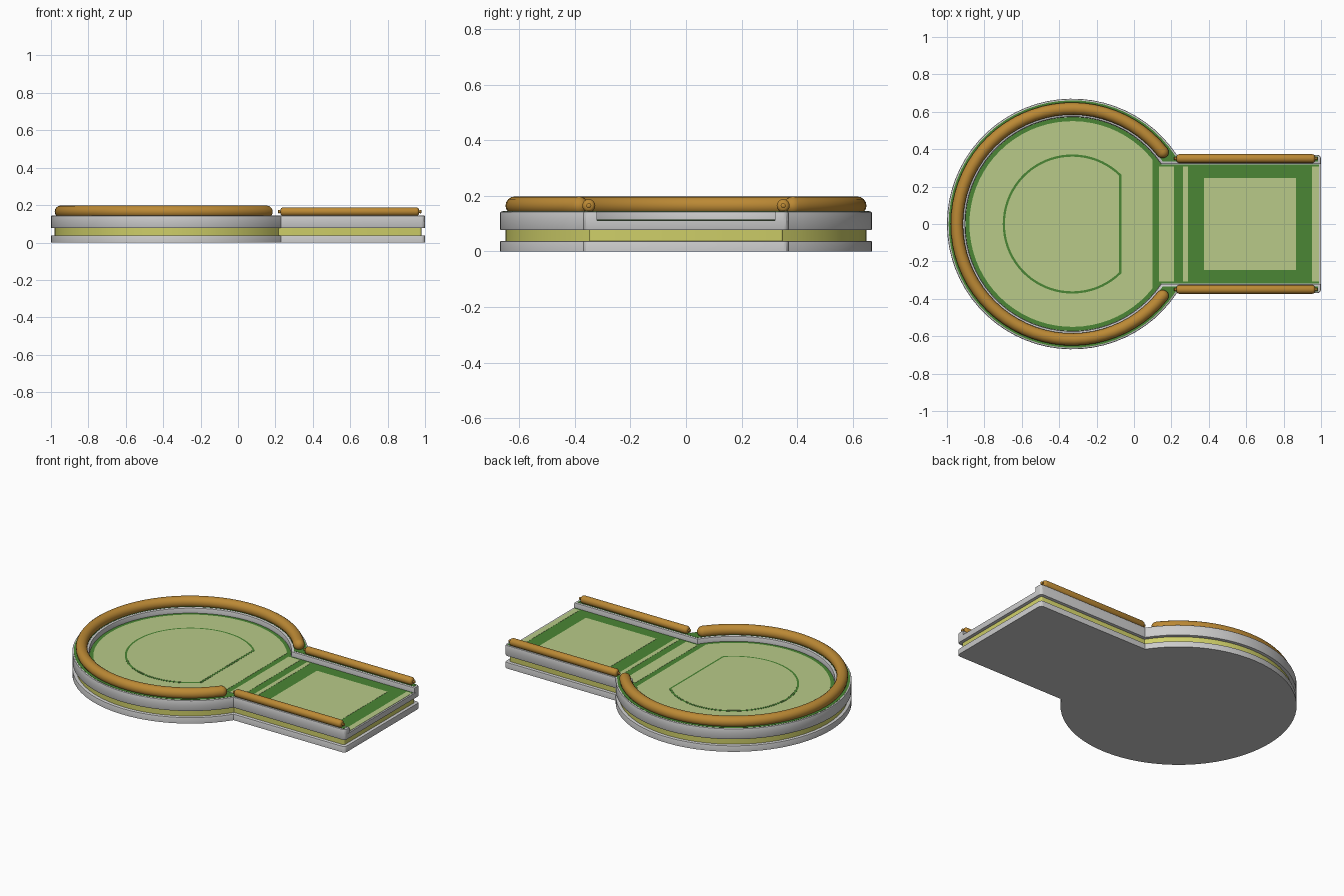
import bpy, bmesh, math
from math import sin, cos, pi, asin, acos
from mathutils import Vector

if "Cube" in bpy.data.objects:
    bpy.data.objects.remove(bpy.data.objects["Cube"])

CX = -0.33          # centre of the round end
SEG = 56            # sides along the round end


def material(name, rgb):
    m = bpy.data.materials.new(name)
    m.diffuse_color = (*rgb, 1)
    m.use_nodes = True
    m.node_tree.nodes["Principled BSDF"].inputs["Base Color"].default_value = m.diffuse_color
    return m


DARK = material("dark_green", (0.07, 0.24, 0.035))
LIGHT = material("light_green", (0.48, 0.59, 0.25))
WOOD = material("amber", (0.50, 0.25, 0.035))
YELLOW = material("yellow", (0.62, 0.62, 0.14))


def finish(bm, name, mat, smooth=30):
    bmesh.ops.recalc_face_normals(bm, faces=bm.faces)
    me = bpy.data.meshes.new(name)
    bm.to_mesh(me)
    bm.free()
    ob = bpy.data.objects.new(name, me)
    bpy.context.collection.objects.link(ob)
    if mat:
        me.materials.append(mat)
    bpy.ops.object.select_all(action='DESELECT')
    ob.select_set(True)
    bpy.context.view_layer.objects.active = ob
    bpy.ops.object.shade_smooth_by_angle(angle=math.radians(smooth))
    return ob


def arc(r, a):
    """Arc the long way round from angle a to -a."""
    return [(CX + r * cos(a + (2 * pi - 2 * a) * i / SEG),
             r * sin(a + (2 * pi - 2 * a) * i / SEG)) for i in range(SEG + 1)]


def open_keyhole(r, h, xe, c=0.0):
    """Keyhole path from upper right round to lower right, corner radius c."""
    corner = [(xe, h)]
    if c:
        corner = [(xe - c + c * cos(t), h - c + c * sin(t))
                  for t in (0, pi / 6, pi / 3, pi / 2)]
    return corner + arc(r, asin(h / r)) + [(x, -y) for x, y in reversed(corner)]


def prism(name, pts, z0, z1, mat=None, bevel_top=0.0, bevel_bottom=0.0):
    bm = bmesh.new()
    f = bm.faces.new([bm.verts.new((x, y, z0)) for x, y in pts])
    new = bmesh.ops.extrude_face_region(bm, geom=[f], use_keep_orig=True)["geom"]
    for v in (g for g in new if isinstance(g, bmesh.types.BMVert)):
        v.co.z = z1
    bmesh.ops.recalc_face_normals(bm, faces=bm.faces)
    for z, b in ((z1, bevel_top), (z0, bevel_bottom)):
        if b:
            edges = [e for e in bm.edges if all(abs(v.co.z - z) < 1e-5 for v in e.verts)]
            bmesh.ops.bevel(bm, geom=edges, offset=b, segments=2, profile=0.5, affect='EDGES')
    return finish(bm, name, mat)


def rect(x0, x1, h):
    return [(x0, -h), (x1, -h), (x1, h), (x0, h)]


def sweep(name, frames, mat, sides=16):
    """Skin rings given as (position, horizontal normal, radius)."""
    bm = bmesh.new()
    rings = []
    for p, n, r in frames:
        rings.append([bm.verts.new(Vector(p) + Vector(n) * r * cos(2 * pi * k / sides)
                                   + Vector((0, 0, r * sin(2 * pi * k / sides))))
                      for k in range(sides)])
    for a, b in zip(rings, rings[1:]):
        for k in range(sides):
            j = (k + 1) % sides
            bm.faces.new((a[k], a[j], b[j], b[k]))
    bm.faces.new(rings[0])
    bm.faces.new(rings[-1])
    return finish(bm, name, mat, 40)


# stacked body: base plate, recessed band, upper plate
prism("base_plate", open_keyhole(0.67, 0.37, 1.0, 0.02), 0, 0.038, None, 0.004)
prism("yellow_band", open_keyhole(0.65, 0.35, 0.98, 0.01), 0.036, 0.08, YELLOW)
prism("upper_plate", open_keyhole(0.67, 0.37, 1.0, 0.02), 0.077, 0.112, None, 0, 0.004)


# raised rim, open at the straight end, with a green top strip
def rim(outer, inner):
    return outer + inner[::-1]


prism("rim_wall", rim(open_keyhole(0.67, 0.37, 1.0, 0.02), open_keyhole(0.573, 0.32, 0.999)),
      0.112, 0.144, None, 0.006)
prism("rim_top_strip", rim(open_keyhole(0.661, 0.361, 0.985), open_keyhole(0.588, 0.333, 0.985)),
      0.142, 0.1452, DARK)

# floor and its markings
prism("floor", open_keyhole(0.572, 0.319, 0.99), 0.1115, 0.1128, DARK)
prism("round_field", arc(0.55, acos(0.43 / 0.55)), 0.112, 0.1138, LIGHT)
prism("field_line", arc(0.372, acos(0.262 / 0.372)), 0.113, 0.1147, DARK)
prism("field_centre", arc(0.36, acos(0.25 / 0.36)), 0.114, 0.1156, LIGHT)
for i, (x0, x1, h) in enumerate([(0.135, 0.215, 0.308), (0.262, 0.288, 0.308),
                                 (0.375, 0.865, 0.245), (0.953, 0.99, 0.308)]):
    prism(f"lane_panel_{i + 1}", rect(x0, x1, h), 0.112, 0.1138, LIGHT)

# curved bolster with rounded ends
R, TR, Z = 0.617, 0.033, 0.165
A = math.radians(35.5)
cap = [TR * (1 - cos(t)) / R for t in (0.15, 0.5, 0.9, 1.25)]
caprad = [TR * sin(t) for t in (0.15, 0.5, 0.9, 1.25)]
B = A + TR / R
stations = [(A + d, r) for d, r in zip(cap, caprad)]
stations += [(B + (2 * pi - 2 * B) * i / SEG, TR) for i in range(SEG + 1)]
stations += [(2 * pi - A - d, r) for d, r in zip(reversed(cap), reversed(caprad))]
sweep("curved_bolster", [((CX + R * cos(a), R * sin(a), Z), (cos(a), sin(a), 0), r)
                         for a, r in stations], WOOD)

# straight rails with end knobs, one per side
half = [(0.213, 0.005), (0.216, 0.009), (0.222, 0.009), (0.227, 0.006),
        (0.228, 0.014), (0.232, 0.020), (0.241, 0.0235)]
profile = half + [(1.195 - x, r) for x, r in reversed(half)]
for side, s in (("front", -1), ("back", 1)):
    sweep(f"{side}_rail", [((x, s * 0.35, Z), (0, 1, 0), r) for x, r in profile], WOOD)
